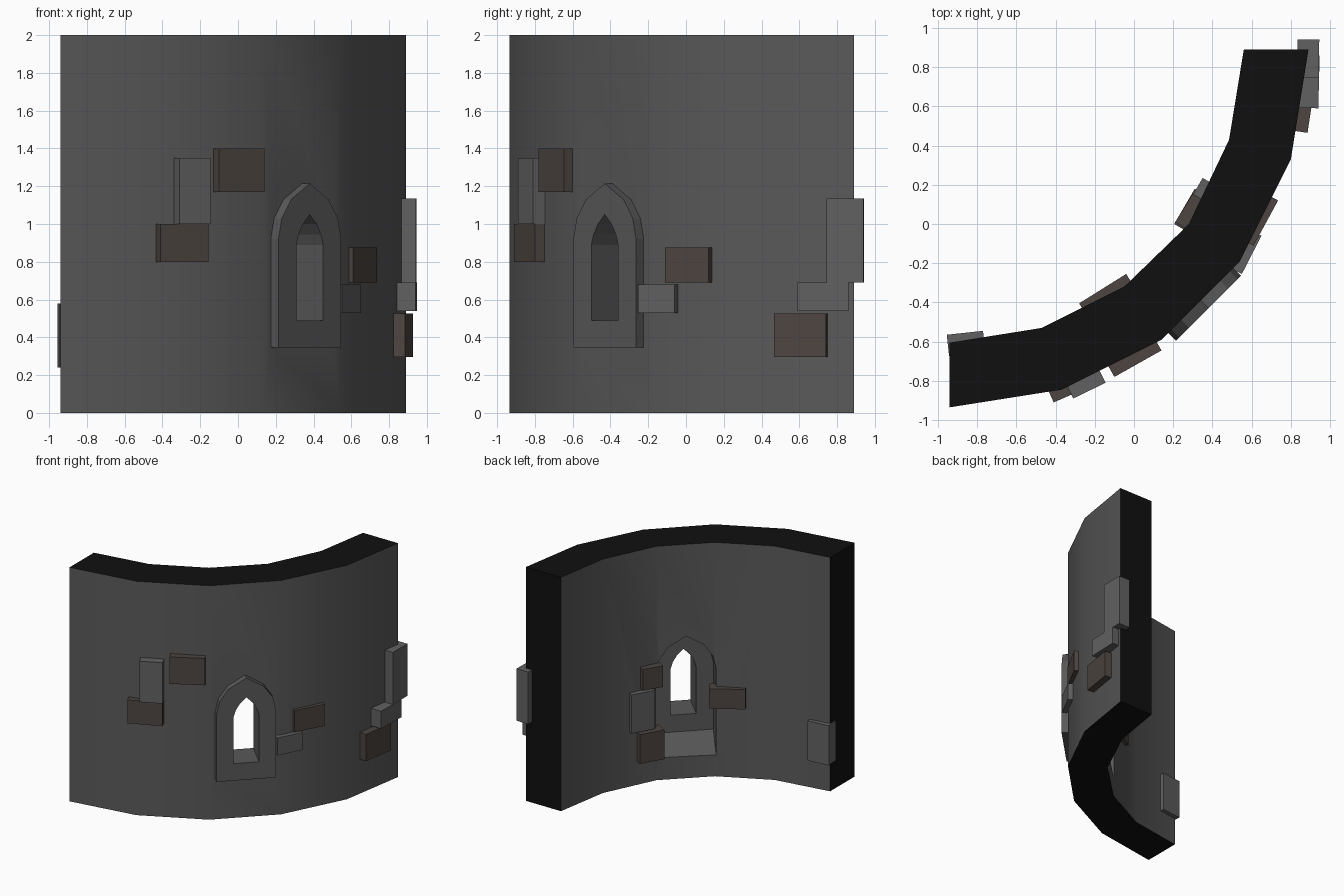
import bpy, bmesh, math
from mathutils import Vector

if "Cube" in bpy.data.objects:
    bpy.data.objects.remove(bpy.data.objects["Cube"])


def material(name, rgb):
    m = bpy.data.materials.new(name)
    m.diffuse_color = (*rgb, 1)
    m.use_nodes = True
    m.node_tree.nodes["Principled BSDF"].inputs["Base Color"].default_value = m.diffuse_color
    return m


STONE = material("stone", (0.10, 0.10, 0.10))
DARK = material("dark_core", (0.005, 0.005, 0.005))
LIGHT = material("grey_brick", (0.12, 0.12, 0.12))
BROWN = material("brown_brick", (0.075, 0.06, 0.053))


def make(name, bm, *mats):
    bmesh.ops.recalc_face_normals(bm, faces=bm.faces[:])
    me = bpy.data.meshes.new(name)
    bm.to_mesh(me)
    bm.free()
    for m in mats:
        me.materials.append(m)
    ob = bpy.data.objects.new(name, me)
    bpy.context.collection.objects.link(ob)
    return ob


def loft(name, rings, mats, closed=False):
    """Join rings of equal length; cap the ends or close into a loop."""
    bm = bmesh.new()
    vs = [[bm.verts.new(p) for p in r] for r in rings]
    n = len(rings[0])
    pairs = list(zip(vs, vs[1:])) + ([(vs[-1], vs[0])] if closed else [])
    for a, b in pairs:
        for i in range(n):
            j = (i + 1) % n
            bm.faces.new((a[i], a[j], b[j], b[i]))
    if not closed:
        bm.faces.new(vs[0])
        bm.faces.new(vs[-1])
    return make(name, bm, *mats)


# Curved wall: a five-sided arc, black on its cut faces
outer = [(-0.94, -0.935), (-0.37, -0.845), (0.14, -0.59),
         (0.54, -0.19), (0.80, 0.33), (0.89, 0.89)]
inner = [(-0.94, -0.605), (-0.47, -0.53), (-0.05, -0.32),
         (0.28, 0.0), (0.485, 0.43), (0.56, 0.89)]
bm = bmesh.new()
lo, hi = [[[bm.verts.new((x, y, z)) for x, y in line] for line in (outer, inner)]
          for z in (0, 2)]
for i in range(5):
    j = i + 1
    for k in (0, 1):
        bm.faces.new((lo[k][i], lo[k][j], hi[k][j], hi[k][i]))
    for s in (lo, hi):
        bm.faces.new((s[0][i], s[0][j], s[1][j], s[1][i])).material_index = 1
for i in (0, 5):
    bm.faces.new((lo[0][i], lo[1][i], hi[1][i], hi[0][i])).material_index = 1
wall = make("curved_wall", bm, STONE, DARK)

# Pointed-arch profiles in the plane of the middle facet
R = math.sqrt(0.5)


def place(u, v, z):
    return Vector((0.34 + (u + v) * R, -0.39 + (u - v) * R, z))


def arch(half, v, bottom):
    pts = [(x, bottom if k == 0 else z) for k, (x, z) in enumerate(half)]
    pts += [(-x, z) for x, z in reversed(pts[:-1])]
    return [place(x, v, z) for x, z in pts]


frame_half = [(0.235, 0), (0.235, 0.92), (0.21, 1.03), (0.14, 1.13), (0, 1.215)]
hole_half = [(0.10, 0), (0.10, 0.89), (0.083, 0.945), (0.05, 1.0), (0, 1.05)]

# Niche with a sloping sill, cut through the wall
cutter = loft("niche_cutter", [arch(frame_half, 0.1, 0.345),
                               arch(frame_half, -0.2, 0.345),
                               arch(frame_half, -0.45, 0.02)], [STONE])
cutter.hide_render = True
mod = wall.modifiers.new("niche", 'BOOLEAN')
mod.object = cutter
mod.solver = 'EXACT'
bpy.context.view_layer.objects.active = wall
wall.select_set(True)
bpy.ops.object.modifier_apply(modifier="niche")
bpy.ops.object.shade_smooth_by_angle(angle=math.radians(25))
bpy.data.objects.remove(cutter)

# Window frame
loft("window_frame", [arch(frame_half, 0.057, 0.345), arch(hole_half, 0.057, 0.49),
                      arch(hole_half, -0.2, 0.49), arch(frame_half, -0.2, 0.345)],
     [STONE], closed=True)


# Protruding bricks, given by the two ends of the visible face
def brick(name, p, q, z0, z1, mat, side, depth=0.11):
    p, q = Vector(p), Vector(q)
    d = (q - p).normalized()
    back = Vector((-d.y, d.x)) * depth * side
    plan = [p, q, q + back, p + back]
    loft(name, [[(c.x, c.y, z) for c in plan] for z in (z0, z1)], [mat])


outside = [
    ((-0.31, -0.89), (-0.145, -0.81), 1.00, 1.35, LIGHT),
    ((-0.10, -0.78), (0.14, -0.645), 1.17, 1.40, BROWN),
    ((-0.41, -0.91), (-0.155, -0.80), 0.80, 1.00, BROWN),
    ((0.61, -0.11), (0.735, 0.12), 0.69, 0.875, BROWN),
    ((0.55, -0.255), (0.65, -0.06), 0.53, 0.68, LIGHT),
    ((0.943, 0.745), (0.945, 0.94), 0.69, 1.135, LIGHT),
    ((0.94, 0.59), (0.947, 0.86), 0.54, 0.69, LIGHT),
    ((0.885, 0.465), (0.927, 0.74), 0.295, 0.525, BROWN),
]
inside = [
    ((-0.955, -0.565), (-0.77, -0.545), 0.24, 0.58, LIGHT),
    ((-0.28, -0.405), (-0.04, -0.255), 0.60, 0.77, BROWN),
    ((0.21, 0.01), (0.30, 0.155), 0.82, 1.00, BROWN),
    ((0.25, 0.06), (0.35, 0.235), 0.47, 0.80, LIGHT),
    ((0.205, 0.0), (0.31, 0.18), 0.20, 0.45, BROWN),
]
for i, b in enumerate(outside):
    brick(f"outer_brick_{i + 1}", *b, 1)
for i, b in enumerate(inside):
    brick(f"inner_brick_{i + 1}", *b, -1)
